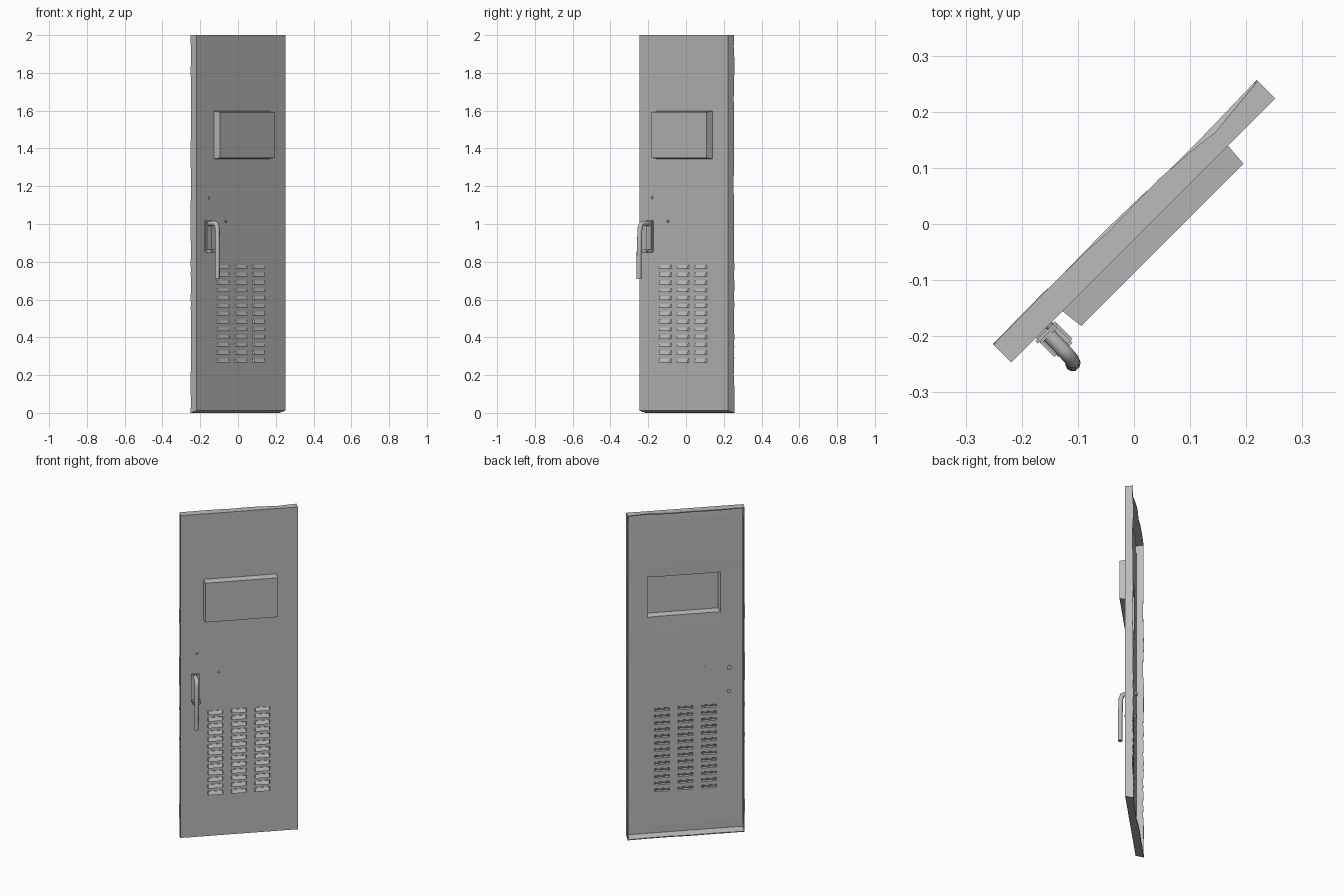
import bpy, bmesh, math, random
from mathutils import Matrix, Vector

random.seed(4)
if "Cube" in bpy.data.objects:
    bpy.data.objects.remove(bpy.data.objects["Cube"], do_unlink=True)

grey = bpy.data.materials.new("worn grey steel")
grey.use_nodes = True
colour = (0.5, 0.5, 0.5, 1)
grey.diffuse_color = colour
grey.node_tree.nodes["Principled BSDF"].inputs["Base Color"].default_value = colour

TURN = Matrix.Rotation(math.radians(45), 4, "Z")   # the door stands diagonally
FRONT, BACK = -0.02, -0.027                        # front skin y, flange depth
LEFT, RIGHT, LOW, TOP = -0.329, 0.336, 0.012, 2.0


def finish(bm, name):
    mesh = bpy.data.meshes.new(name)
    bm.to_mesh(mesh)
    bm.free()
    ob = bpy.data.objects.new(name, mesh)
    bpy.context.collection.objects.link(ob)
    mesh.materials.append(grey)
    ob.matrix_world = TURN
    return ob


def smooth(ob):
    bpy.ops.object.select_all(action="DESELECT")
    ob.select_set(True)
    bpy.context.view_layer.objects.active = ob
    bpy.ops.object.shade_smooth_by_angle(angle=math.radians(40))


def block(name, lo, hi, bevel):
    bm = bmesh.new()
    bmesh.ops.create_cube(bm, size=1)
    lo, hi = Vector(lo), Vector(hi)
    for v in bm.verts:
        v.co = (lo + hi) / 2 + v.co * (hi - lo)
    bmesh.ops.bevel(bm, geom=bm.edges[:], offset=bevel, segments=2, affect="EDGES")
    ob = finish(bm, name)
    smooth(ob)


def stud(name, x, z, radius, y0, y1):
    bm = bmesh.new()
    bmesh.ops.create_cone(bm, cap_ends=True, segments=12, radius1=radius,
                          radius2=radius * 0.7, depth=abs(y1 - y0),
                          matrix=Matrix.Translation((x, (y0 + y1) / 2, z))
                          @ Matrix.Rotation(math.radians(90), 4, "X"))
    smooth(finish(bm, name))


# Door skin: a grid of cells cut to suit the window box and the louvers
columns = [(c - 0.044, c + 0.044) for c in (-0.133, 0.0, 0.133)]
rows = [(0.268 + 0.0413 * i, 0.288 + 0.0413 * i) for i in range(13)]
window_x, window_z = (-0.2, 0.217), (1.345, 1.597)
xs = sorted([LEFT, RIGHT, *window_x, *sum(columns, ())])
zs = sorted([LOW, TOP, *window_z, *sum(rows, ())]
            + [0.06 + 0.07 * i for i in range(3)]
            + [0.85 + 0.08 * i for i in range(6)]
            + [1.66 + 0.07 * i for i in range(5)])
bm = bmesh.new()
grid = [[bm.verts.new((x, FRONT, z)) for x in xs] for z in zs]
louvers, window = [], []
for j in range(len(zs) - 1):
    for i in range(len(xs) - 1):
        f = bm.faces.new((grid[j][i], grid[j][i + 1], grid[j + 1][i + 1], grid[j + 1][i]))
        c = f.calc_center_median()
        in_row = any(a < c.z < b for a, b in rows)
        in_column = any(a < c.x < b for a, b in columns)
        if in_row and in_column:
            louvers.append(f)
        if window_z[0] < c.z < window_z[1] and window_x[0] < c.x < window_x[1]:
            window.append(f)
rim = [e for e in bm.edges if e.is_boundary]

# Louvers: hoods that lean out towards their lower lip
for f in bmesh.ops.extrude_discrete_faces(bm, faces=louvers)["faces"]:
    c = f.calc_center_median()
    for v in f.verts:
        v.co.y -= 0.013 if v.co.z < c.z else 0.003
        v.co.x += (c.x - v.co.x) * 0.1

# Raised window box, open behind
raised = bmesh.ops.extrude_face_region(bm, geom=window)["geom"]
bmesh.ops.delete(bm, geom=window, context="FACES")
for v in raised:
    if isinstance(v, bmesh.types.BMVert):
        v.co.y -= 0.042
        v.co.x += 0.005 if v.co.x < 0 else -0.003
        v.co.z += 0.005 if v.co.z < 1.4 else -0.005 if v.co.z > 1.55 else 0

# Return flanges around the edge, with a worn rear rim
for v in bmesh.ops.extrude_edge_only(bm, edges=rim)["geom"]:
    if isinstance(v, bmesh.types.BMVert):
        v.co.y = -BACK - random.uniform(0, 0.006)
        if v.co.z < LOW + 0.001:
            v.co.z = 0
        if v.co.z > TOP - 0.01 and 0.15 < v.co.x < 0.25:
            v.co.y -= 0.008
skin = finish(bm, "door_panel")
shell = skin.modifiers.new("sheet", "SOLIDIFY")
shell.thickness = 0.006
shell.offset = -1

# Handle: bent bar that leaves the plate and hangs down
curve = bpy.data.curves.new("door_handle", "CURVE")
curve.dimensions = "3D"
curve.bevel_depth = 0.013
curve.bevel_resolution = 3
curve.use_fill_caps = True
path = [(-0.247, -0.02, 1.0), (-0.248, -0.07, 1.005), (-0.249, -0.088, 0.998),
        (-0.25, -0.095, 0.975), (-0.252, -0.099, 0.85), (-0.254, -0.099, 0.71)]
line = curve.splines.new("POLY")
line.points.add(len(path) - 1)
for p, co in zip(line.points, path):
    p.co = (*co, 1)
line.use_smooth = True
handle = bpy.data.objects.new("door_handle", curve)
bpy.context.collection.objects.link(handle)
curve.materials.append(grey)
handle.matrix_world = TURN

# Lock plate, catch and small fixings
block("handle_plate", (-0.272, -0.034, 0.85), (-0.222, -0.018, 1.02), 0.005)
block("handle_catch", (-0.268, -0.072, 0.846), (-0.222, -0.025, 0.866), 0.005)
stud("upper_rivet", -0.235, 1.14, 0.009, -0.016, -0.025)
stud("side_rivet", -0.113, 1.015, 0.008, -0.01, -0.026)
stud("spindle_end", -0.247, 1.005, 0.014, -0.016, -0.004)
stud("catch_end", -0.245, 0.86, 0.012, -0.016, -0.006)
